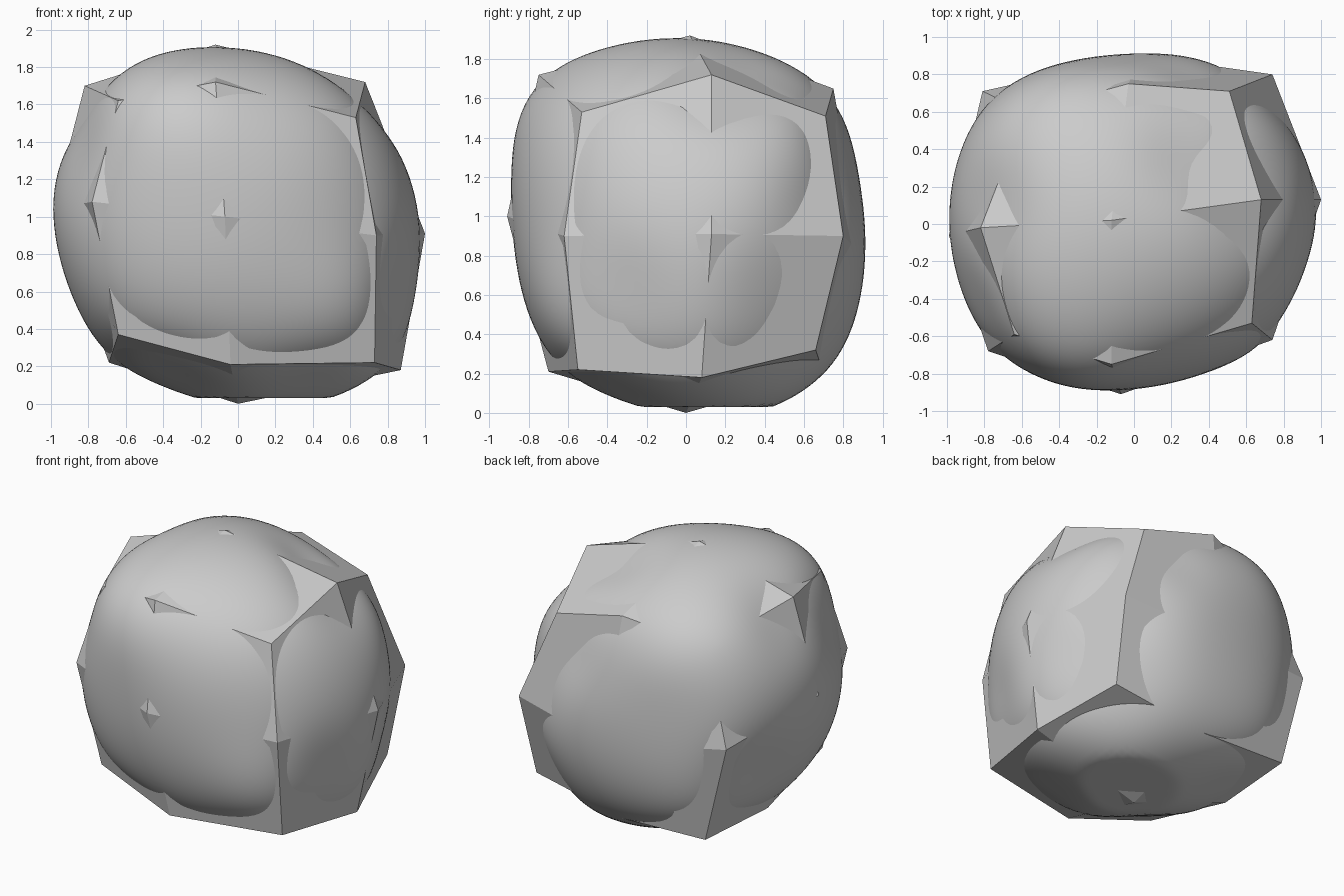
import bpy, bmesh
from math import exp
from mathutils import Vector

if "Cube" in bpy.data.objects:
    bpy.data.objects.remove(bpy.data.objects["Cube"])

# Corners, edge middles and face centres of a dented cube, row by row (x runs first)
ROWS = [
    # bottom layer: front, middle, back
    (-.64, -.60, .37), (-.04, -.70, .21), (.73, -.55, .22),
    (-.69, .08, .22), (0, 0, 0), (.87, .08, .18),
    (-.64, .70, .22), (0, .70, .20), (.70, .66, .32),
    # middle layer
    (-.78, -.68, 1.08), (-.07, -.91, 1), (.74, -.62, .90),
    (-.99, -.06, 1.04), (1, .13, .91),
    (-.81, .71, .90), (.04, .90, .80), (.74, .80, .90),
    # top layer
    (-.64, -.59, 1.62), (-.12, -.75, 1.72), (.63, -.53, 1.53),
    (-.82, -.02, 1.70), (-.12, .02, 1.92), (.68, .13, 1.72),
    (-.58, .60, 1.52), (-.03, .75, 1.65), (.51, .71, 1.51),
]
SIDES = (-1, 0, 1)
KEYS = [(x, y, z) for z in SIDES for y in SIDES for x in SIDES if x or y or z]
POINTS = {key: Vector(p) for key, p in zip(KEYS, ROWS)}


def cage(name, points):
    """Build a cube of 2 x 2 quads per side through the given points."""
    bm = bmesh.new()
    verts = {k: bm.verts.new(p) for k, p in points.items()}
    for axis in range(3):
        for side in (-1, 1):
            for u in (-1, 0):
                for v in (-1, 0):
                    quad = []
                    for a, b in ((u, v), (u + 1, v), (u + 1, v + 1), (u, v + 1)):
                        key = [a, b]
                        key.insert(axis, side)
                        quad.append(verts[tuple(key)])
                    bm.faces.new(quad)
    bmesh.ops.recalc_face_normals(bm, faces=bm.faces)
    mesh = bpy.data.meshes.new(name)
    bm.to_mesh(mesh)
    bm.free()
    obj = bpy.data.objects.new(name, mesh)
    bpy.context.collection.objects.link(obj)
    return obj


# Faceted stone core whose edges and corners break through the surface
cage("faceted_core", POINTS)

# Rounded stone: a swollen, subdivided copy
centre = Vector((0, 0, 1))
swell = Vector((1.16, 1.135, 1.16))
round_points = {k: centre + (p - centre) * swell for k, p in POINTS.items()}
round_points[0, -1, 1].y -= .06
round_points[-1, 1, 1] += Vector((-.1, .04, .1))
stone = cage("rounded_stone", round_points)
sub = stone.modifiers.new("smooth", 'SUBSURF')
sub.levels = sub.render_levels = 4
graph = bpy.context.evaluated_depsgraph_get()
stone.data = bpy.data.meshes.new_from_object(stone.evaluated_get(graph))
stone.modifiers.clear()

# Broad dents that lay the facets bare, and swellings that bury them (directions from the centre)
DENTS = [
    (.3, .4, .8), (.4, .8, .35), (.85, .4, -.4), (.7, .66, -.65), (.74, .75, 0),
    (.4, -.35, -.8), (-.4, .35, -.8), (-.35, -.35, -.8), (-.85, -.4, .4),
    (-.85, .1, .65), (-.8, .4, -.4), (.85, -.3, -.45), (.65, .2, .7),
]
SWELLS = [(.62, -.6, -.5), (.35, .35, -.85), (-.3, -.75, .55), (-.4, .75, .5)]
for v in stone.data.vertices:
    d = (v.co - centre).normalized()
    amount = 0
    for group, height in ((DENTS, -.07), (SWELLS, .035)):
        for g in group:
            gap = (d - Vector(g).normalized()).length
            amount += height * exp(-(gap / .33) ** 2)
    v.co += d * amount
    v.co.z = max(v.co.z, .03)
for poly in stone.data.polygons:
    poly.use_smooth = True
